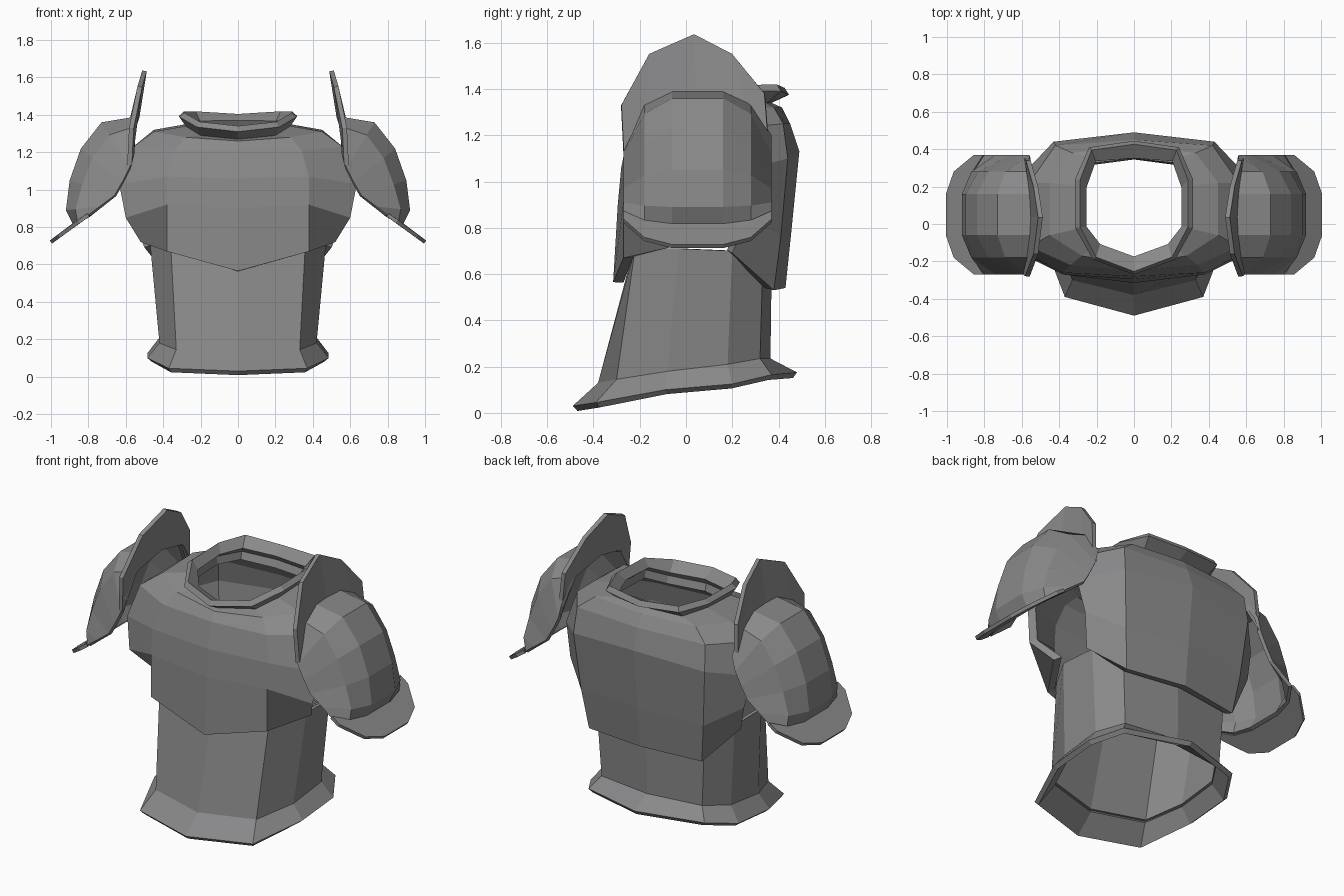
import bpy
import bmesh

if "Cube" in bpy.data.objects:
    bpy.data.objects.remove(bpy.data.objects["Cube"], do_unlink=True)

STEEL = (0.25, 0.25, 0.255, 1.0)
steel = bpy.data.materials.new("grey_steel")
steel.use_nodes = True
steel.diffuse_color = STEEL
steel.node_tree.nodes["Principled BSDF"].inputs["Base Color"].default_value = STEEL


def full_ring(half):
    """Complete a front-to-back half ring with its mirrored points."""
    return half + [(-x, y, z) for x, y, z in reversed(half[1:-1])]


def loft(name, rows, thickness, closed=True, offset=-1.0, skip=(), mirror=False):
    """Join rows of points, listed bottom to top, into a thick shell."""
    bm = bmesh.new()
    grid = [[bm.verts.new(p) for p in row] for row in rows]
    count = len(rows[0])
    for r, (low, high) in enumerate(zip(grid, grid[1:])):
        for i in range(count if closed else count - 1):
            if (r, i) not in skip:
                j = (i + 1) % count
                bm.faces.new((low[i], low[j], high[j], high[i]))
    mesh = bpy.data.meshes.new(name)
    bm.to_mesh(mesh)
    bm.free()
    mesh.materials.append(steel)
    obj = bpy.data.objects.new(name, mesh)
    bpy.context.collection.objects.link(obj)
    shell = obj.modifiers.new("thickness", "SOLIDIFY")
    shell.thickness = thickness
    shell.offset = offset
    if mirror:
        obj.modifiers.new("other_side", "MIRROR").use_axis[0] = True
    return obj


# Waist and flared skirt
waist_bottom = [(0, -.38, .13), (.33, -.3, .145), (.42, -.08, .18),
                (.42, .18, .21), (.33, .32, .235), (0, .365, .235)]
waist_top = [(0, -.25, .62), (.36, -.22, .71), (.47, -.03, .71),
             (.46, .2, .7), (.35, .33, .58), (0, .37, .6)]
skirt_edge = [(0, -.49, .03), (.37, -.39, .045), (.485, -.09, .1),
              (.485, .2, .125), (.38, .37, .165), (0, .48, .175)]
loft("waist", [full_ring(waist_bottom), full_ring(waist_top)], .02)
loft("skirt", [full_ring(skirt_edge), full_ring(waist_bottom)], .03)

# Breast and back plates in one shell, with open arm holes at both sides
chest = [
    [(0, -.315, .565), (.38, -.27, .67), (.52, -.05, .72),
     (.5, .2, .69), (.37, .38, .53), (0, .43, .54)],
    [(0, -.295, .9), (.38, -.27, .92), (.6, -.16, .85),
     (.57, .27, .86), (.4, .41, .76), (0, .455, .78)],
    [(0, -.28, 1.06), (.38, -.26, 1.07), (.635, -.13, 1.03),
     (.61, .25, 1.05), (.43, .44, 1.1), (0, .49, 1.13)],
    [(0, -.25, 1.21), (.34, -.22, 1.21), (.56, -.12, 1.23),
     (.56, .22, 1.23), (.42, .42, 1.25), (0, .45, 1.25)],
    [(0, -.22, 1.26), (.28, -.17, 1.28), (.45, -.06, 1.31),
     (.45, .22, 1.32), (.33, .38, 1.32), (0, .415, 1.32)],
    [(0, -.19, 1.27), (.2, -.12, 1.29), (.28, -.02, 1.34),
     (.28, .2, 1.35), (.22, .35, 1.34), (0, .37, 1.34)],
]
arm_holes = [(row, side) for row in range(3) for side in (2, 7)]
loft("chest", [full_ring(r) for r in chest], .045, skip=arm_holes)

# Flared collar
collar_edge = [(0, -.27, 1.31), (.22, -.19, 1.335), (.315, -.02, 1.39),
               (.315, .24, 1.395), (.24, .41, 1.39), (0, .445, 1.375)]
loft("collar", [full_ring(chest[-1]), full_ring(collar_edge)], .035)

# Shoulder domes: each station has a crown point and a rim point in x, z
MIDDLE = .05
lip_edge = ((1.0, .72), (.85, .83))
stations = [
    ((.88, .81), (.8, .865)),
    ((.92, .89), (.74, .91)),
    ((.9, 1.05), (.66, .97)),
    ((.84, 1.22), (.62, 1.04)),
    ((.73, 1.36), (.58, 1.12)),
    ((.55, 1.39), (.56, 1.2)),
]


def shoulder_row(station):
    """Spread a station across the shoulder, from front to back."""
    (cx, cz), (rx, rz) = station
    across = [(-.32, 0), (-.23, .72), (-.11, 1), (.11, 1), (.23, .72), (.32, 0)]
    return [(rx + (cx - rx) * f, MIDDLE + y, rz + (cz - rz) * f) for y, f in across]


loft("shoulder_domes", [shoulder_row(s) for s in stations], .02,
     closed=False, mirror=True)
loft("shoulder_lips", [shoulder_row(lip_edge), shoulder_row(stations[0])], .02,
     closed=False, offset=0, mirror=True)

# Upright neck guards on the inner edge of the shoulders
guard_low = [(.58, -.27, 1.13), (.56, -.17, 1.33), (.54, .04, 1.385),
             (.56, .25, 1.33), (.58, .36, 1.13)]
guard_high = [(.57, -.28, 1.33), (.525, -.16, 1.55), (.5, .035, 1.635),
              (.525, .2, 1.55), (.565, .34, 1.38)]
loft("neck_guards", [guard_low, guard_high], .025,
     closed=False, offset=0, mirror=True)
